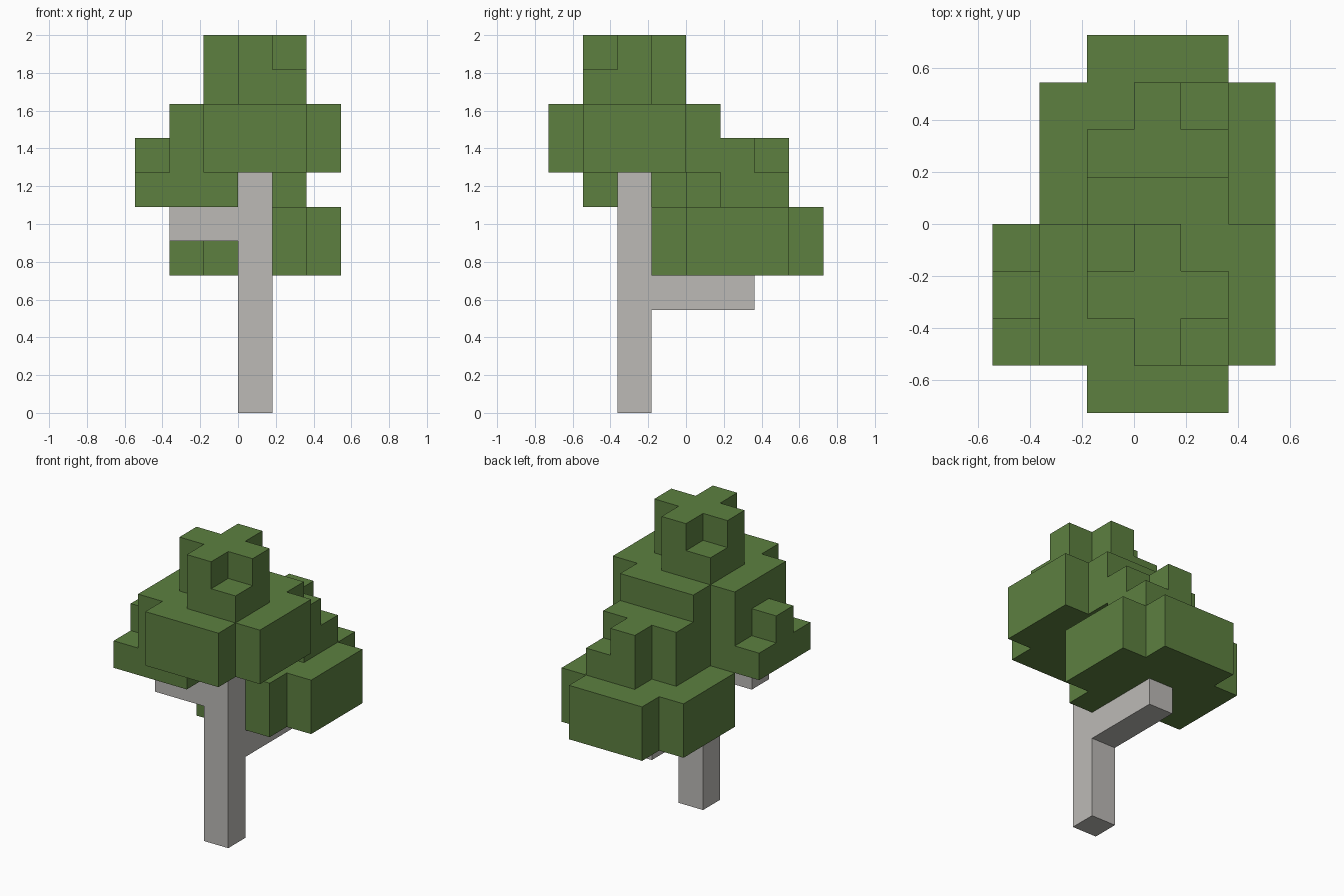
import bpy
import bmesh
from itertools import product
from mathutils import Vector

U = 2 / 11  # edge of one block

cube = bpy.data.objects.get("Cube")
if cube:
    bpy.data.objects.remove(cube)


def material(name, rgb):
    mat = bpy.data.materials.new(name)
    mat.use_nodes = True
    mat.diffuse_color = (*rgb, 1)
    mat.node_tree.nodes["Principled BSDF"].inputs["Base Color"].default_value = (*rgb, 1)
    return mat


def box(x0, x1, y0, y1, z0, z1):
    """All unit cells inside a block range."""
    return set(product(range(x0, x1), range(y0, y1), range(z0, z1)))


def pad(cx, cy, z):
    """Wide two-block leaf layer with its corners removed."""
    cells = box(cx - 2, cx + 3, cy - 2, cy + 3, z, z + 2)
    return {c for c in cells if abs(c[0] - cx) + abs(c[1] - cy) < 4}


def cap(cx, cy, z, low_corners):
    """Two-block plus shape with some corners filled on the lower level."""
    cross = box(cx - 1, cx + 2, cy, cy + 1, z, z + 2) | box(cx, cx + 1, cy - 1, cy + 2, z, z + 2)
    return cross | {(cx + dx, cy + dy, z) for dx, dy in low_corners}


def build(name, cells, solid, mat):
    """Skin the cells, leaving out faces that touch other cells of the same matter."""
    bm = bmesh.new()
    for cell in cells:
        centre = Vector(cell) + Vector((0.5, 0.5, 0.5))
        for axis, sign in product(range(3), (-1, 1)):
            n = Vector((0, 0, 0))
            n[axis] = sign
            if tuple(int(a + b) for a, b in zip(cell, n)) in solid:
                continue
            u = Vector((0, 0, 0))
            u[(axis + 1) % 3] = 0.5
            v = n.cross(u)
            mid = centre + n / 2
            corners = (mid - u - v, mid + u - v, mid + u + v, mid - u + v)
            bm.faces.new([bm.verts.new(p * U) for p in corners])
    bmesh.ops.remove_doubles(bm, verts=bm.verts, dist=0.001)
    bmesh.ops.dissolve_limit(bm, angle_limit=0.01, verts=bm.verts, edges=bm.edges)
    mesh = bpy.data.meshes.new(name)
    bm.to_mesh(mesh)
    bm.free()
    mesh.materials.append(mat)
    bpy.context.collection.objects.link(bpy.data.objects.new(name, mesh))


# Trunk with a rear branch and a side branch
wood = {
    "trunk": box(0, 1, -2, -1, 0, 7),
    "rear_branch": box(0, 1, -1, 2, 3, 4),
    "side_branch": box(-2, 0, -2, -1, 5, 6),
}

# Leaf clusters
leaves = {
    "main_canopy": pad(0, -2, 7) | cap(0, -2, 9, [(1, -1), (-1, 1)]),
    "rear_canopy": pad(0, 1, 4) | cap(0, 1, 6, [(1, 1), (-1, -1)]),
    "side_canopy": cap(-2, -2, 6, [(-1, -1), (-1, 1), (1, -1), (1, 1)]),
}
# The main canopy owns any shared cells
for name in ("rear_canopy", "side_canopy"):
    leaves[name] -= leaves["main_canopy"]

for parts, mat in ((wood, material("grey_bark", (0.503, 0.491, 0.468))),
                   (leaves, material("leaf_green", (0.109, 0.216, 0.051)))):
    solid = set().union(*parts.values())
    for name, cells in parts.items():
        build(name, cells, solid, mat)
